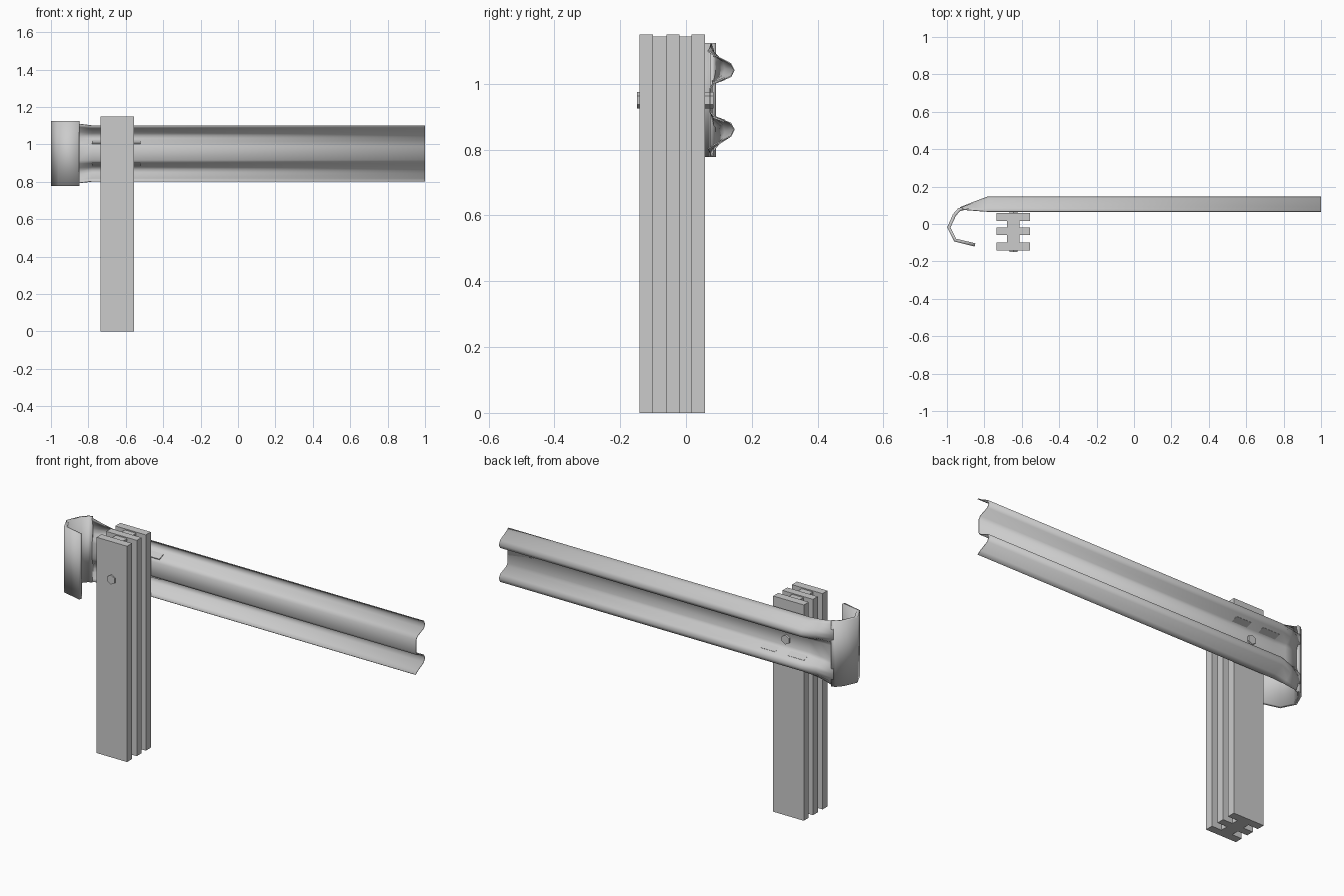
import bpy, bmesh, math
from mathutils import Matrix, Vector

if "Cube" in bpy.data.objects:
    bpy.data.objects.remove(bpy.data.objects["Cube"], do_unlink=True)

steel = bpy.data.materials.new("galvanised grey")
GREY = (0.6, 0.6, 0.6, 1)
steel.diffuse_color = GREY
steel.use_nodes = True
steel.node_tree.nodes["Principled BSDF"].inputs["Base Color"].default_value = GREY


def finish(name, bm, smooth=None):
    bmesh.ops.recalc_face_normals(bm, faces=bm.faces)
    mesh = bpy.data.meshes.new(name)
    bm.to_mesh(mesh)
    bm.free()
    obj = bpy.data.objects.new(name, mesh)
    bpy.context.collection.objects.link(obj)
    mesh.materials.append(steel)
    if smooth:
        bpy.ops.object.select_all(action="DESELECT")
        obj.select_set(True)
        bpy.context.view_layer.objects.active = obj
        bpy.ops.object.shade_smooth_by_angle(angle=math.radians(smooth))
    return obj


def box(name, lo, hi):
    bm = bmesh.new()
    lo, hi = Vector(lo), Vector(hi)
    bmesh.ops.create_cube(bm, size=1, matrix=Matrix.LocRotScale((lo + hi) / 2, None, hi - lo))
    return finish(name, bm)


def loft(name, rows, thickness, offset, smooth):
    bm = bmesh.new()
    grid = [[bm.verts.new(p) for p in row] for row in rows]
    for a, b in zip(grid, grid[1:]):
        for i in range(len(a) - 1):
            bm.faces.new((a[i], a[i + 1], b[i + 1], b[i]))
    obj = finish(name, bm, smooth)
    mod = obj.modifiers.new("sheet", "SOLIDIFY")
    mod.thickness, mod.offset = thickness, offset
    return obj


# Post: three flanges joined by a slightly lower web
POST_X = -0.645
for name, y0, y1 in (("front_flange", -0.142, -0.1), ("middle_flange", -0.06, -0.02),
                     ("back_flange", 0.016, 0.058)):
    box(name, (POST_X - 0.09, y0, 0), (POST_X + 0.09, y1, 1.15))
for name, y0, y1 in (("front_web", -0.1, -0.06), ("back_web", -0.02, 0.016)):
    box(name, (POST_X - 0.033, y0, 0), (POST_X + 0.033, y1, 1.144))

# Hexagonal bolt ends on the post front and in the rail channel
for name, y0, y1 in (("front_bolt", -0.149, -0.14), ("back_bolt", 0.056, 0.084)):
    bm = bmesh.new()
    place = Matrix.Translation((POST_X, (y0 + y1) / 2, 0.95)) @ Matrix.Rotation(math.pi / 2, 4, "X")
    bmesh.ops.create_cone(bm, cap_ends=True, segments=6, radius1=0.025, radius2=0.025,
                          depth=y1 - y0, matrix=place)
    finish(name, bm)

# Rail: two-ridged section (y, height from the middle), flattened and flared at one end
MID = 0.951
half = [(0.066, 0.149), (0.088, 0.135), (0.136, 0.11), (0.146, 0.09),
        (0.136, 0.071), (0.085, 0.05), (0.073, 0.035)]
section = half + [(y, -h) for y, h in reversed(half)]
FLAT = 0.08
stations = [(1, 1, 1), (-0.78, 1, 1), (-0.85, 0.6, 1.06), (-0.93, 0.12, 1.16)]
rail_rows = [[(x, FLAT + amp * (y - FLAT), MID + h * flare) for y, h in section]
             for x, amp, flare in stations]
loft("rail", rail_rows, 0.004, 0, 50)

# Curled end plate, swept around a bent path
path = [(-0.915, 0.082), (-0.935, 0.077), (-0.96, 0.048), (-0.99, -0.018),
        (-0.956, -0.086), (-0.85, -0.112)]
curl_rows = [[(x, y, MID + s * 0.173) for s in (1, -1)] for x, y in path]
loft("curled_end", curl_rows, 0.018, 0, 30)

# Splice plates lying on the inner slopes of the channel
for side, s in (("upper", 1), ("lower", -1)):
    for end, x0, x1 in (("right", -0.78, -0.68), ("left", -0.61, -0.52)):
        a, b = (0.082, MID + s * 0.051), (0.118, MID + s * 0.0645)
        rows = [[(x, y, z) for y, z in (a, b)] for x in (x0, x1)]
        loft(f"{side}_{end}_splice_plate", rows, 0.008, 0, None)
